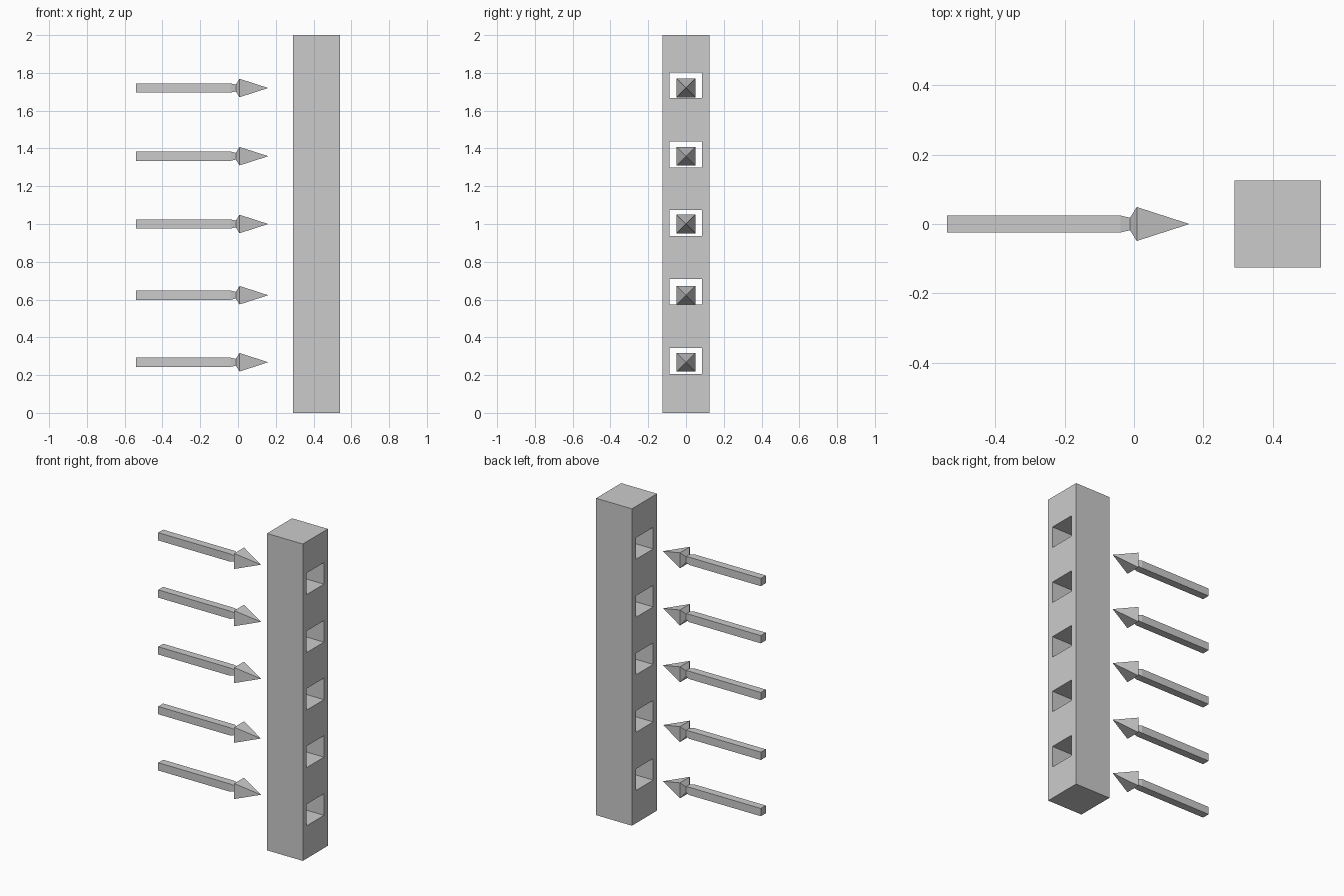
import bpy, bmesh

if "Cube" in bpy.data.objects:
    bpy.data.objects.remove(bpy.data.objects["Cube"])

def add_object(name, bm):
    bmesh.ops.recalc_face_normals(bm, faces=bm.faces)
    mesh = bpy.data.meshes.new(name)
    bm.to_mesh(mesh)
    bm.free()
    obj = bpy.data.objects.new(name, mesh)
    bpy.context.collection.objects.link(obj)
    return obj

def add_box(bm, x, y, z):
    ret = bmesh.ops.create_cube(bm, size=1)
    for v in ret["verts"]:
        v.co = [lo + (c + 0.5) * (hi - lo) for c, (lo, hi) in zip(v.co, (x, y, z))]

# Square post
bm = bmesh.new()
add_box(bm, (0.29, 0.54), (-0.125, 0.125), (0, 2))
post = add_object("post", bm)

# Rectangular through-holes in the post
bm = bmesh.new()
for z in (0.275, 0.642, 1.005, 1.368, 1.734):
    add_box(bm, (0.2, 0.63), (-0.087, 0.086), (z - 0.068, z + 0.068))
cutter = add_object("hole_cutter", bm)
cutter.hide_render = True
cutter.hide_set(True)
cut = post.modifiers.new("holes", "BOOLEAN")
cut.object = cutter
cut.operation = "DIFFERENCE"
cut.solver = "EXACT"

# Arrow: square sections lofted along x (shaft, neck, head), ending in a point
SECTIONS = [(-0.54, 0.0245), (-0.039, 0.0245), (-0.0115, 0.018), (0.008, 0.049)]
TIP_X = 0.16

def add_arrow(name, z):
    bm = bmesh.new()
    rings = [[bm.verts.new((x, sy * r, z + sz * r))
              for sy, sz in ((-1, -1), (1, -1), (1, 1), (-1, 1))]
             for x, r in SECTIONS]
    tip = bm.verts.new((TIP_X, 0, z))
    bm.faces.new(rings[0])
    for i in range(4):
        j = (i + 1) % 4
        for a, b in zip(rings, rings[1:]):
            bm.faces.new((a[i], a[j], b[j], b[i]))
        bm.faces.new((rings[-1][i], rings[-1][j], tip))
    add_object(name, bm)

for n, z in enumerate((0.268, 0.623, 1.0, 1.359, 1.72), 1):
    add_arrow(f"arrow_{n}", z)
